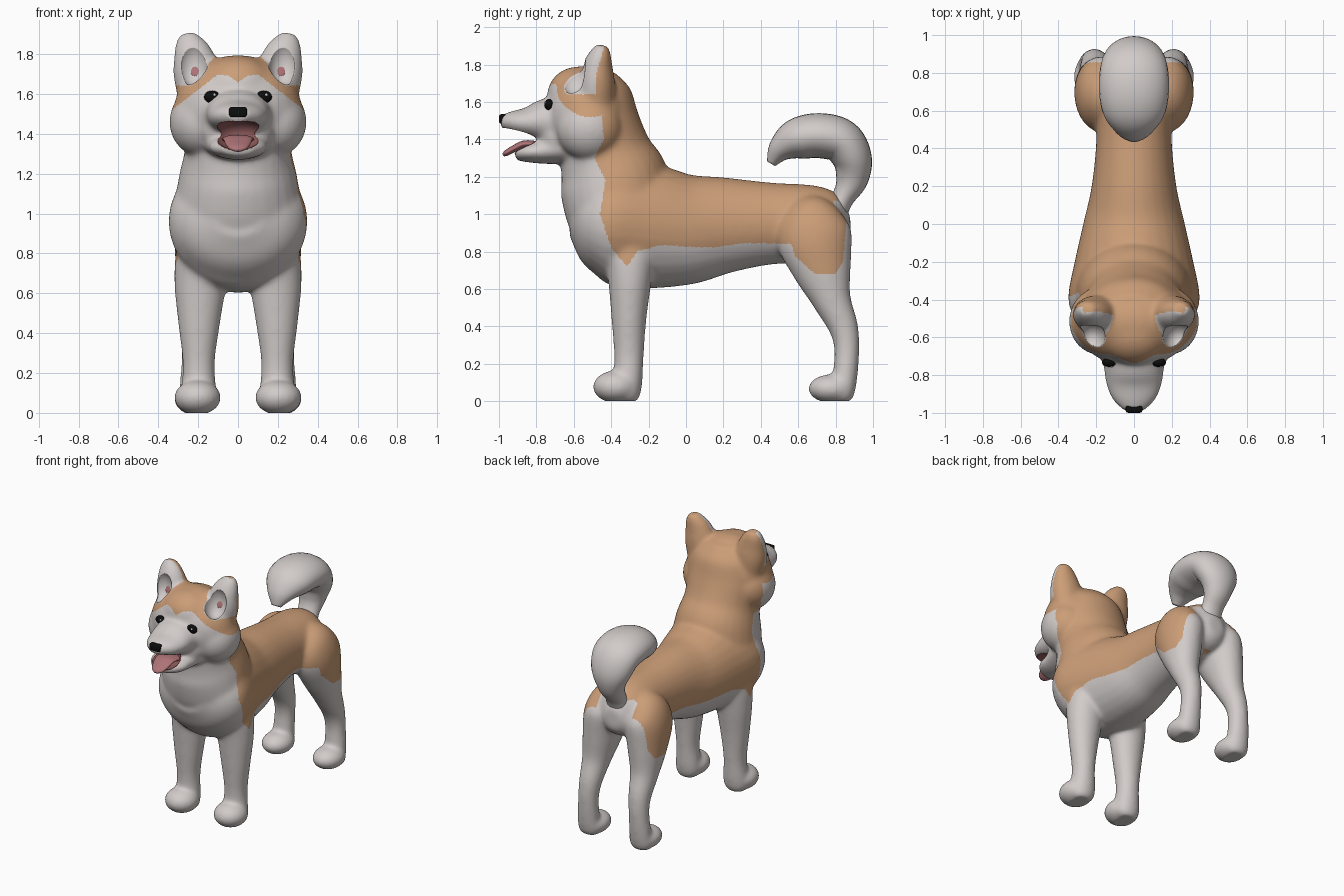
import bpy, bmesh, math
from mathutils import Vector, Matrix
from mathutils.bvhtree import BVHTree

if "Cube" in bpy.data.objects:
    bpy.data.objects.remove(bpy.data.objects["Cube"])


def material(name, colour):
    mat = bpy.data.materials.new(name)
    mat.use_nodes = True
    mat.diffuse_color = (*colour, 1)
    bsdf = next(n for n in mat.node_tree.nodes if n.type == "BSDF_PRINCIPLED")
    bsdf.inputs["Base Color"].default_value = (*colour, 1)
    return mat


WHITE = material("cream white fur", (.64, .6, .585))
TAN = material("tan fur", (.6, .34, .185))
RED = material("mouth red", (.27, .1, .1))
PINK = material("tongue pink", (.42, .17, .18))
BLACK = material("black", (.004, .004, .004))
GLINT = material("eye glint white", (.8, .8, .8))


def spline(points, steps=6):
    """Catmull-Rom interpolation of whole section vectors."""
    pts = [Vector(p) for p in points]
    pts = [pts[0]] + pts + [pts[-1]]
    out = []
    for a, b, c, d in zip(pts, pts[1:], pts[2:], pts[3:]):
        for i in range(steps):
            t = i / steps
            out.append((b * 2 + (c - a) * t + (a * 2 - b * 5 + c * 4 - d) * t ** 2
                        + (b * 3 - a - c * 3 + d) * t ** 3) / 2)
    return out + [pts[-1]]


def loft(bm, sections, side=1, sides=28):
    """Closed tube through sections (x, y, z, half width, half depth)."""
    secs = spline(sections)
    centres = [Vector((s[0] * side, s[1], s[2])) for s in secs]
    rings = []
    for i, (c, s) in enumerate(zip(centres, secs)):
        along = (centres[min(i + 1, len(secs) - 1)] - centres[max(i - 1, 0)]).normalized()
        depth = along.cross(Vector((1, 0, 0))).normalized()
        across = depth.cross(along)
        ring = []
        for k in range(sides):
            a = math.tau * k / sides
            ring.append(bm.verts.new(c + across * s[3] * math.cos(a) + depth * s[4] * math.sin(a)))
        rings.append(ring)
    for r, q in zip(rings, rings[1:]):
        for k in range(sides):
            n = (k + 1) % sides
            bm.faces.new((r[k], r[n], q[n], q[k]))
    bm.faces.new(rings[0])
    bm.faces.new(rings[-1])


def ball(bm, centre, radii, side=1, turn=Matrix()):
    place = Matrix.Translation((centre[0] * side, *centre[1:])) @ turn @ Matrix.Diagonal((*radii, 1))
    bmesh.ops.create_uvsphere(bm, u_segments=28, v_segments=16, radius=1, matrix=place)


def finish(bm, name, *mats):
    bmesh.ops.recalc_face_normals(bm, faces=bm.faces)
    for f in bm.faces:
        f.smooth = True
    mesh = bpy.data.meshes.new(name)
    bm.to_mesh(mesh)
    bm.free()
    for m in mats:
        mesh.materials.append(m)
    ob = bpy.data.objects.new(name, mesh)
    bpy.context.collection.objects.link(ob)
    return ob


def level(t, table):
    """Height of a broken line at t."""
    for (a, u), (b, v) in zip(table, table[1:]):
        if t <= b:
            return u + (v - u) * max(0, t - a) / (b - a)
    return table[-1][1]


# Torso, neck and head
bm = bmesh.new()
loft(bm, [(0, .88, .93, .06, .07), (0, .82, .93, .15, .15), (0, .7, .945, .2, .205),
          (0, .45, .95, .2, .22), (0, .2, .94, .225, .26), (0, 0, .92, .27, .3),
          (0, -.2, .935, .315, .335), (0, -.38, .96, .349, .335), (0, -.48, .97, .325, .275),
          (0, -.56, .98, .25, .195), (0, -.615, .985, .13, .1)])
loft(bm, [(0, -.34, .88, .28, .23), (0, -.36, 1, .32, .28), (0, -.385, 1.18, .298, .292),
          (0, -.43, 1.33, .266, .248), (0, -.465, 1.5, .27, .214), (0, -.49, 1.65, .24, .192),
          (0, -.5, 1.75, .15, .12)])
ball(bm, (0, -.52, 1.525), (.32, .235, .27))
ball(bm, (0, -.575, 1.635), (.19, .168, .155))

# Muzzle, lower jaw and the flesh between them
loft(bm, [(0, -.62, 1.49, .2, .13), (0, -.75, 1.498, .163, .122), (0, -.85, 1.49, .148, .083),
          (0, -.93, 1.493, .115, .06), (0, -.99, 1.5, .055, .035)])
loft(bm, [(0, -.6, 1.36, .19, .09), (0, -.75, 1.34, .155, .072), (0, -.85, 1.33, .138, .053),
          (0, -.915, 1.325, .08, .037)])
ball(bm, (0, -.68, 1.41), (.18, .12, .13))

# Cheeks, ears, legs and paws, on both sides
for s in (1, -1):
    ball(bm, (.185, -.515, 1.46), (.16, .178, .175), s)
    loft(bm, [(.19, -.48, 1.58, .11, .1), (.205, -.478, 1.7, .12, .1),
              (.224, -.472, 1.79, .102, .082), (.242, -.457, 1.86, .074, .058),
              (.246, -.45, 1.905, .04, .034)], s)
    loft(bm, [(.16, -.3, .95, .08, .1), (.185, -.3, .82, .122, .135), (.19, -.3, .65, .13, .117),
              (.195, -.305, .45, .106, .095), (.197, -.305, .25, .081, .08),
              (.197, -.31, .1, .09, .077), (.2, -.31, .03, .085, .065),
              (.2, -.31, -.005, .055, .045)], s)
    ball(bm, (.203, -.375, .077), (.119, .124, .088), s)
    loft(bm, [(.09, .66, 1.08, .05, .06), (.13, .67, 1, .127, .15), (.168, .685, .88, .145, .203),
              (.188, .73, .7, .125, .158), (.2, .78, .54, .098, .105), (.205, .84, .4, .08, .081),
              (.21, .86, .28, .073, .068), (.215, .85, .12, .08, .066),
              (.215, .84, .03, .082, .057), (.215, .84, -.005, .055, .04)], s)
    ball(bm, (.212, .78, .067), (.109, .128, .078), s)

# Fuse into one skin
body = finish(bm, "body", WHITE, TAN, RED)
remesh = body.modifiers.new("fuse", "REMESH")
remesh.mode = "VOXEL"
remesh.voxel_size = .009
soften = body.modifiers.new("soften", "SMOOTH")
soften.factor = .5
soften.iterations = 48
bpy.context.view_layer.update()
graph = bpy.context.evaluated_depsgraph_get()
skin = bpy.data.meshes.new_from_object(body.evaluated_get(graph))
bpy.data.objects.remove(body)
bm = bmesh.new()
bm.from_mesh(skin)

# Hollow the mouth and ear cups, flatten the soles
MOUTH = (Vector((0, -.9, 1.4)), Vector((.124, .13, .08)))
CUPS = [(Vector((.228 * s, -.6, 1.755)), Vector((.075, .085, .115))) for s in (1, -1)]


def inside(p, hollow):
    return Vector([(a - c) / r for a, c, r in zip(p, *hollow)])


for v in bm.verts:
    for c, r in [MOUTH] + CUPS:
        d = inside(v.co, (c, r))
        if 0 < d.length < 1:
            v.co = c + d.normalized() * r
    v.co.z = max(v.co.z, 0)

# Coat pattern
FLANK = [(-.46, 1), (-.395, .81), (-.315, .72), (-.26, .8), (-.14, .835), (.13, .82), (.315, .845),
         (.5, .845), (.61, .75), (.69, .68), (.8, .68), (.84, .75), (.86, 1)]
BROW = [(0, 1.66), (.05, 1.69), (.1, 1.7), (.15, 1.66), (.2, 1.62), (.28, 1.56), (.33, 1.52)]
MANE = [(1, -.46), (1.18, -.43), (1.3, -.49), (1.4, -.44), (1.52, -.45)]


def coat(p, n):
    x = abs(p.x)
    outward = n.x * math.copysign(1, p.x)
    if inside(p, MOUTH).length < 1.04:
        return 2
    in_cup = any(inside(p, cup).length < 1.06 for cup in CUPS)
    facing = n.y < -.05 or outward > .3 and p.y < -.48 + (p.z - 1.75) * .3
    if in_cup or (p.z > max(1.64, 1.9 - x) and x > .1 and facing):
        return 0
    mane = level(p.z, MANE)
    if p.z > 1.3:
        return int(p.y > mane or p.z > level(x, BROW))
    if p.y < mane + (.07 if p.x < 0 else 0) or p.z < level(p.y, FLANK):
        return 0
    if p.z < .84 and (outward < 0 or n.y < -.5) or p.y > .79 and x < .15 and p.z < 1.07:
        return 0
    return 1


bm.normal_update()
for f in bm.faces:
    f.material_index = coat(f.calc_center_median(), f.normal)
surface = BVHTree.FromBMesh(bm)
body = finish(bm, "body", WHITE, TAN, RED)


def on_face(x, z):
    """Point and normal where the skin is met from the front."""
    return surface.ray_cast(Vector((x, -2, z)), Vector((0, 1, 0)))[:2]


# Eyes and inner ear spots seated on the skin
for s, label in ((1, "left"), (-1, "right")):
    spot, normal = on_face(.13 * s, 1.585)
    bm = bmesh.new()
    ball(bm, spot, (.04, .024, .031))
    finish(bm, label + "_eye", BLACK)
    bm = bmesh.new()
    ball(bm, spot + Vector((.012, -.02, .01)), (.007, .006, .007))
    finish(bm, label + "_eye_glint", GLINT)
    spot, normal = on_face(.212 * s, 1.715)
    bm = bmesh.new()
    ball(bm, spot, (.028, .028, .0045), turn=normal.to_track_quat("Z", "Y").to_matrix().to_4x4())
    finish(bm, label + "_ear_spot", PINK)

# Nose, a rounded block
bm = bmesh.new()
bmesh.ops.create_cube(bm, size=1, matrix=Matrix.Translation((0, -.977, 1.509))
                      @ Matrix.Diagonal((.088, .045, .052, 1)))
bmesh.ops.bevel(bm, geom=bm.edges[:], offset=.012, segments=3, profile=.5, affect="EDGES")
finish(bm, "nose", BLACK)

# Tongue
bm = bmesh.new()
loft(bm, [(0, -.76, 1.365, .085, .02), (0, -.86, 1.375, .075, .02), (0, -.92, 1.35, .063, .018),
          (0, -.96, 1.327, .045, .016), (0, -.978, 1.316, .015, .008)])
finish(bm, "tongue", PINK)

# Curled tail
bm = bmesh.new()
loft(bm, [(0, .77, .97, .1, .08), (0, .835, 1.08, .08, .06), (0, .885, 1.18, .1, .085),
          (0, .89, 1.29, .15, .105), (0, .83, 1.39, .178, .118), (0, .71, 1.42, .185, .12),
          (0, .59, 1.4, .165, .11), (0, .505, 1.345, .105, .07), (0, .455, 1.27, .035, .025)])
finish(bm, "tail", WHITE)
